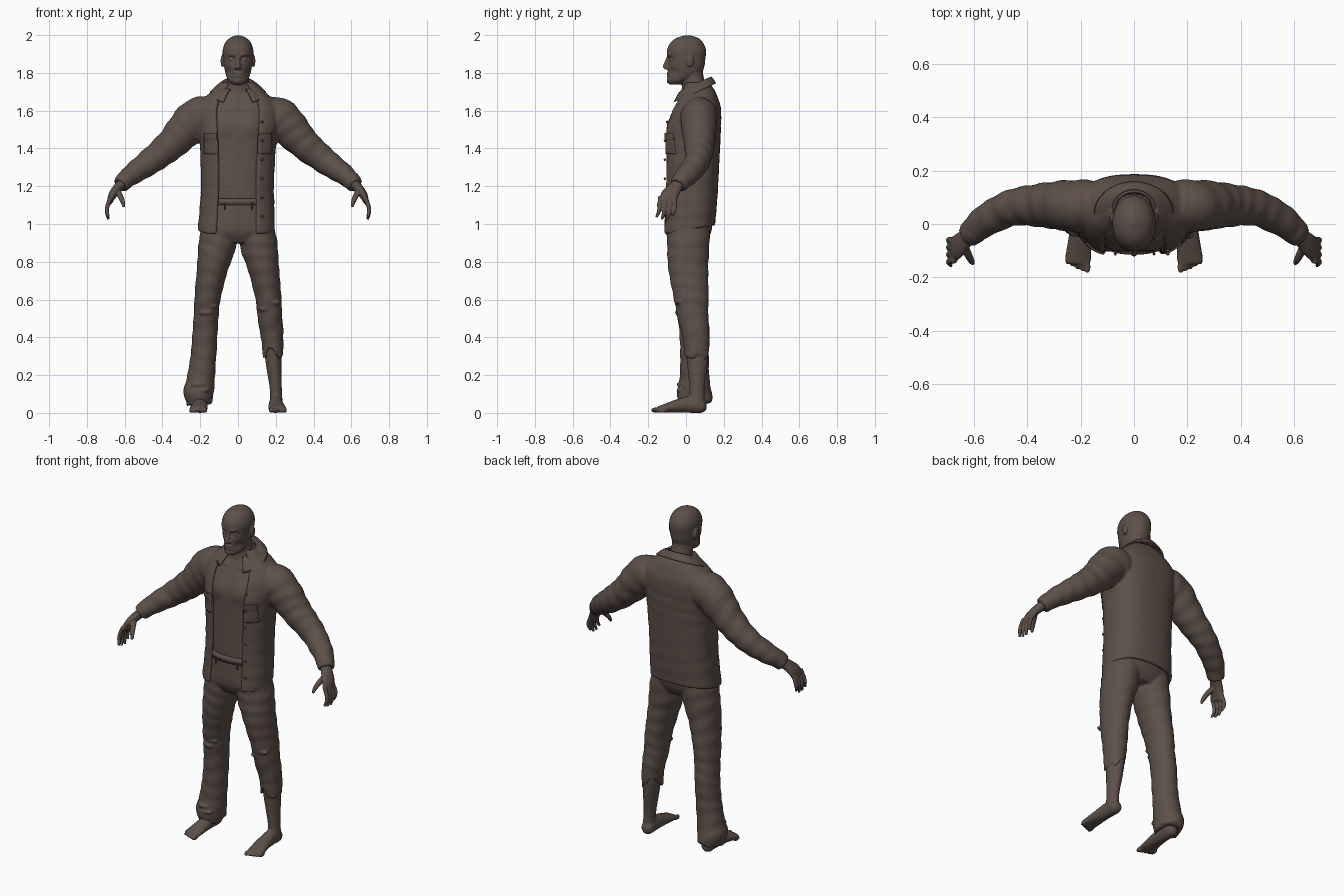
import bpy, bmesh, math, random
from mathutils import Vector, Matrix

random.seed(4)
if "Cube" in bpy.data.objects:
    bpy.data.objects.remove(bpy.data.objects["Cube"])

brown = bpy.data.materials.new("dark brown")
brown.use_nodes = True
COLOUR = (0.11, 0.08, 0.066, 1)
brown.diffuse_color = COLOUR
brown.node_tree.nodes["Principled BSDF"].inputs["Base Color"].default_value = COLOUR


def spline(keys, steps):
    """Smooth rows (x, y, z, rx, ry) through the key rows."""
    keys = [Vector(k) for k in keys]
    rows = []
    for i in range(len(keys) - 1):
        a, b = keys[i], keys[i + 1]
        p, q = keys[max(i - 1, 0)], keys[min(i + 2, len(keys) - 1)]
        for s in range(steps):
            t = s / steps
            rows.append(a + ((b - p) * t + (2 * p - 5 * a + 4 * b - q) * t**2
                             + (3 * a - p - 3 * b + q) * t**3) / 2)
    return rows + [keys[-1]]


def loft(bm, keys, n=32, steps=5, ref=(0, 1, 0), flat=False, square=2, fold=0,
         gap=None, wall=0.02, slope=None, rag=0):
    """Skin elliptical rings along a path; a gap leaves a thin shell open at the front."""
    rows, rings, run = spline(keys, steps), [], 0
    for i, row in enumerate(rows):
        centre = row.to_3d() if len(row) == 3 else Vector(row[:3])
        before, after = Vector(rows[max(i - 1, 0)][:3]), Vector(rows[min(i + 1, len(rows) - 1)][:3])
        run += (centre - before).length
        t = Vector((0, 0, 1)) if flat else (after - before).normalized()
        u = Vector(ref).cross(t).normalized()
        w = t.cross(u)
        if gap is None:
            samples = [(2 * math.pi * k / n, 0) for k in range(n)]
        else:
            arc = [-math.pi / 2 + gap + (2 * math.pi - 2 * gap) * k / n for k in range(n + 1)]
            samples = [(a, 0) for a in arc] + [(a, wall) for a in reversed(arc)]
        ring = []
        for a, inset in samples:
            c, s = math.cos(a), math.sin(a)
            swell = 1 + fold * math.sin(75 * run + 2 * math.sin(a + 9 * run))
            x = math.copysign(abs(c) ** (2 / square), c) * (row[3] * swell - inset)
            y = math.copysign(abs(s) ** (2 / square), s) * (row[4] * swell - inset)
            p = centre + u * x + w * y
            if slope:
                p.z += slope(p)
            if rag and i == len(rows) - 1:
                p.z -= random.uniform(0, rag)
            ring.append(bm.verts.new(p))
        rings.append(ring)
    m = len(rings[0])
    for lo, hi in zip(rings, rings[1:]):
        for k in range(m):
            bm.faces.new((lo[k], lo[(k + 1) % m], hi[(k + 1) % m], hi[k]))
    if gap is None:
        bm.faces.new(rings[0][::-1])
        bm.faces.new(rings[-1])
    else:
        for ring in (rings[0], rings[-1]):
            for k in range(n):
                bm.faces.new((ring[k], ring[k + 1], ring[m - 2 - k], ring[m - 1 - k]))


def ball(bm, centre, size):
    bmesh.ops.create_uvsphere(bm, u_segments=16, v_segments=10, radius=1,
                              matrix=Matrix.Translation(centre) @ Matrix.Diagonal((*size, 1)))


def dent(bm, centre, radii, depth):
    """Push the front surface backward (or forward) around a point."""
    for v in bm.verts:
        d = math.hypot((v.co.x - centre[0]) / radii[0], (v.co.z - centre[1]) / radii[1])
        if d < 1 and v.co.y < -0.02:
            v.co.y += depth * (1 - d * d) ** 2


def finish(name, bm, voxel=0, mirror=False, smooth=2):
    bmesh.ops.recalc_face_normals(bm, faces=bm.faces)
    for f in bm.faces:
        f.smooth = True
    mesh = bpy.data.meshes.new(name)
    bm.to_mesh(mesh)
    bm.free()
    obj = bpy.data.objects.new(name, mesh)
    bpy.context.collection.objects.link(obj)
    mesh.materials.append(brown)
    if mirror:
        obj.modifiers.new("Mirror", "MIRROR").use_mirror_merge = False
    if voxel:
        mod = obj.modifiers.new("Fuse", "REMESH")
        mod.mode, mod.voxel_size, mod.use_smooth_shade = "VOXEL", voxel, True
        mod = obj.modifiers.new("Soften", "SMOOTH")
        mod.iterations = smooth
    return obj


# Head with face, ears and neck
bm = bmesh.new()
loft(bm, [(0, -.055, 1.738, .028, .03), (0, -.042, 1.757, .05, .053), (0, -.01, 1.79, .064, .086),
          (0, 0, 1.83, .073, .096), (0, .002, 1.87, .078, .1), (0, .003, 1.92, .081, .103),
          (0, .004, 1.96, .068, .086), (0, .007, 1.985, .044, .057), (0, .01, 1.999, .01, .012)],
     n=72, steps=7, flat=True, square=2.1)
for x in (-.034, .034):
    dent(bm, (x, 1.872), (.028, .022), .022)
    dent(bm, (x * 1.5, 1.805), (.025, .03), .012)
    dent(bm, (x, 1.896), (.034, .015), -.007)
dent(bm, (0, 1.79), (.03, .007), .01)
dent(bm, (0, 1.755), (.03, .022), -.008)
loft(bm, [(0, .03, 1.84, .055, .056), (0, .035, 1.78, .058, .058),
          (0, .045, 1.72, .064, .066), (0, .05, 1.64, .085, .08)], flat=True)
loft(bm, [(0, -.092, 1.885, .009, .01), (0, -.103, 1.855, .011, .012), (0, -.108, 1.83, .015, .014),
          (0, -.1, 1.818, .012, .008)], n=16, flat=True)
for z in (1.797, 1.782):
    ball(bm, (0, -.094, z), (.024, .009, .006))
for side in (-1, 1):
    ball(bm, (side * .014, -.1, 1.826), (.009, .012, .008))
    ball(bm, (side * .034, -.075, 1.87), (.015, .014, .012))
    ball(bm, (side * .083, .022, 1.863), (.009, .02, .033))
finish("head", bm, .0045)

# Bare chest and belly
bm = bmesh.new()
loft(bm, [(0, .02, 1.05, .155, .12), (0, .022, 1.2, .165, .125), (0, .03, 1.4, .175, .13),
          (0, .035, 1.5, .185, .132), (0, .052, 1.6, .185, .118), (0, .06, 1.66, .155, .095),
          (0, .06, 1.71, .1, .075), (0, .05, 1.745, .06, .06)], n=64, flat=True, square=2.4)
for x in (-.075, .075):
    dent(bm, (x, 1.53), (.085, .08), -.014)
    dent(bm, (x * .7, 1.655), (.05, .02), -.008)
dent(bm, (0, 1.23), (.02, .014), .012)
dent(bm, (0, 1.3), (.02, .16), .004)
finish("chest", bm)

# Open shirt with sleeves
bm = bmesh.new()
loft(bm, [(-.01, .012, .965, .203, .142), (-.005, .02, 1.08, .198, .143), (-.003, .025, 1.2, .193, .145),
          (0, .03, 1.4, .2, .15), (0, .032, 1.5, .21, .152), (0, .05, 1.6, .215, .136),
          (0, .06, 1.66, .185, .112), (0, .062, 1.71, .13, .088), (0, .055, 1.75, .088, .066)],
     n=64, flat=True, square=2.5, fold=.006, gap=math.radians(28),
     slope=lambda p: .18 * p.y * max(0, min(1, (1.2 - p.z) / .2)))
for s in (-1, 1):
    loft(bm, [(s * .1, .065, 1.57, .085, .09), (s * .215, .068, 1.56, .108, .098),
              (s * .35, .07, 1.425, .084, .082), (s * .46, .06, 1.335, .07, .068),
              (s * .56, .01, 1.263, .056, .06), (s * .615, -.035, 1.218, .042, .046)],
         steps=9, fold=.03)
    # Cuff band
    loft(bm, [(s * .595, -.02, 1.235, .05, .053), (s * .622, -.042, 1.205, .044, .048)], steps=2)
shirt = finish("shirt", bm, .008, smooth=3)

# Folded collar
bm = bmesh.new()
loft(bm, [(0, .05, 1.73, .078, .075), (0, .048, 1.748, .085, .083), (0, .042, 1.735, .11, .1),
          (0, .038, 1.70, .15, .122)], n=40, steps=3, flat=True, gap=math.radians(32), wall=.01,
     slope=lambda p: .45 * (p.y - .06))
finish("collar", bm)

# Chest pockets with flaps, and placket buttons
for name, z, h, off in (("pocket", 1.42, .1, .004), ("pocket_flap", 1.465, .035, .009)):
    bm = bmesh.new()
    bmesh.ops.create_grid(bm, x_segments=10, y_segments=10, size=.5, matrix=Matrix.Translation((.142, -.3, z))
                          @ Matrix.Rotation(math.pi / 2, 4, "X") @ Matrix.Diagonal((.075, h, 1, 1)))
    plate = finish(name, bm, mirror=True)
    wrap = plate.modifiers.new("Fit", "SHRINKWRAP")
    wrap.target, wrap.offset, wrap.wrap_method = shirt, off, "PROJECT"
    wrap.use_project_y, wrap.use_positive_direction, wrap.use_negative_direction = True, True, False
    plate.modifiers.new("Thickness", "SOLIDIFY").thickness = .006
bm = bmesh.new()
for k in range(6):
    ball(bm, (.127, -.112 + .012 * (k == 5), 1.04 + .1 * k), (.007, .006, .007))
finish("buttons", bm)

# Hands
bm = bmesh.new()
loft(bm, [(.59, -.02, 1.235, .028, .032), (.632, -.055, 1.195, .026, .036),
          (.663, -.085, 1.155, .022, .046), (.68, -.1, 1.115, .014, .046)], n=24)
for k in range(4):
    y, drop = -.14 + .027 * k, (.012, 0, 0, .018)[k]
    loft(bm, [(.672, y * .9 - .01, 1.145, .012, .012), (.691, y, 1.095, .0115, .0115),
              (.694, y - .004, 1.06 + drop / 2, .0105, .0105),
              (.686, y * 1.07 - .007, 1.024 + drop, .007, .007)], n=12)
loft(bm, [(.64, -.075, 1.18, .016, .018), (.622, -.115, 1.145, .015, .015),
          (.61, -.138, 1.115, .012, .012), (.605, -.148, 1.09, .007, .007)], n=12)
finish("hands", bm, .0045, mirror=True, smooth=1)

# Lower legs and bare feet
bm = bmesh.new()
loft(bm, [(.172, .045, .5, .048, .058), (.182, .058, .36, .046, .061), (.19, .06, .25, .041, .053),
          (.2, .058, .13, .032, .04), (.203, .06, .04, .034, .042)], n=28)
loft(bm, [(.2, .108, .035, .014, .016), (.2, .088, .036, .034, .036), (.2, .03, .045, .036, .045),
          (.203, -.05, .036, .042, .034), (.208, -.115, .024, .048, .022), (.21, -.15, .019, .046, .015)],
     n=28, ref=(0, 0, 1))
for k in range(5):
    size = .015 - .0015 * k
    ball(bm, (.175 + .019 * k, -.16 + .008 * k, size), (size * .8, .026, size))
finish("legs_and_feet", bm, .006, mirror=True, smooth=1)

# Trousers: whole right leg with a baggy hem, torn left leg
bm = bmesh.new()
loft(bm, [(0, .012, .9, .11, .09), (0, .012, .96, .175, .122), (0, .016, 1.05, .178, .128),
          (0, .02, 1.13, .17, .13)], n=48, flat=True, square=2.4)
for s in (-1, 1):
    thigh = [(s * .093, .012, 1.02, .09, .115), (s * .11, .012, .89, .099, .112),
             (s * .135, .012, .77, .083, .106), (s * .161, .028, .61, .069, .092),
             (s * .168, .036, .52, .066, .082)]
    if s > 0:
        shin = [(.178, .05, .43, .062, .073), (.184, .055, .375, .057, .068)]
    else:
        shin = [(-.175, .045, .42, .066, .08), (-.183, .045, .3, .068, .076),
                (-.198, .045, .17, .075, .08), (-.208, .045, .11, .08, .092), (-.205, .05, .065, .07, .09)]
    loft(bm, thigh + shin, n=40, steps=9, fold=.018, rag=.1 if s > 0 else .025)
# Knee folds, torn patches and fly
for x, y, z in ((.16, -.045, .63), (.19, -.04, .585), (.15, -.035, .55), (-.17, -.04, .53),
                (-.15, -.035, .565), (-.21, -.03, .15), (-.19, -.032, .12)):
    ball(bm, (x, y, z), (.04, .02, .012))
finish("trousers", bm, .0075, smooth=2)

# Waistband and drawstring ends
bm = bmesh.new()
loft(bm, [(0, .02, 1.1, .176, .134), (0, .02, 1.135, .174, .135)], n=48, steps=1, flat=True, square=2.4)
for x in (-.07, .075):
    ball(bm, (x, -.112, 1.095), (.005, .006, .02))
finish("waistband", bm)
